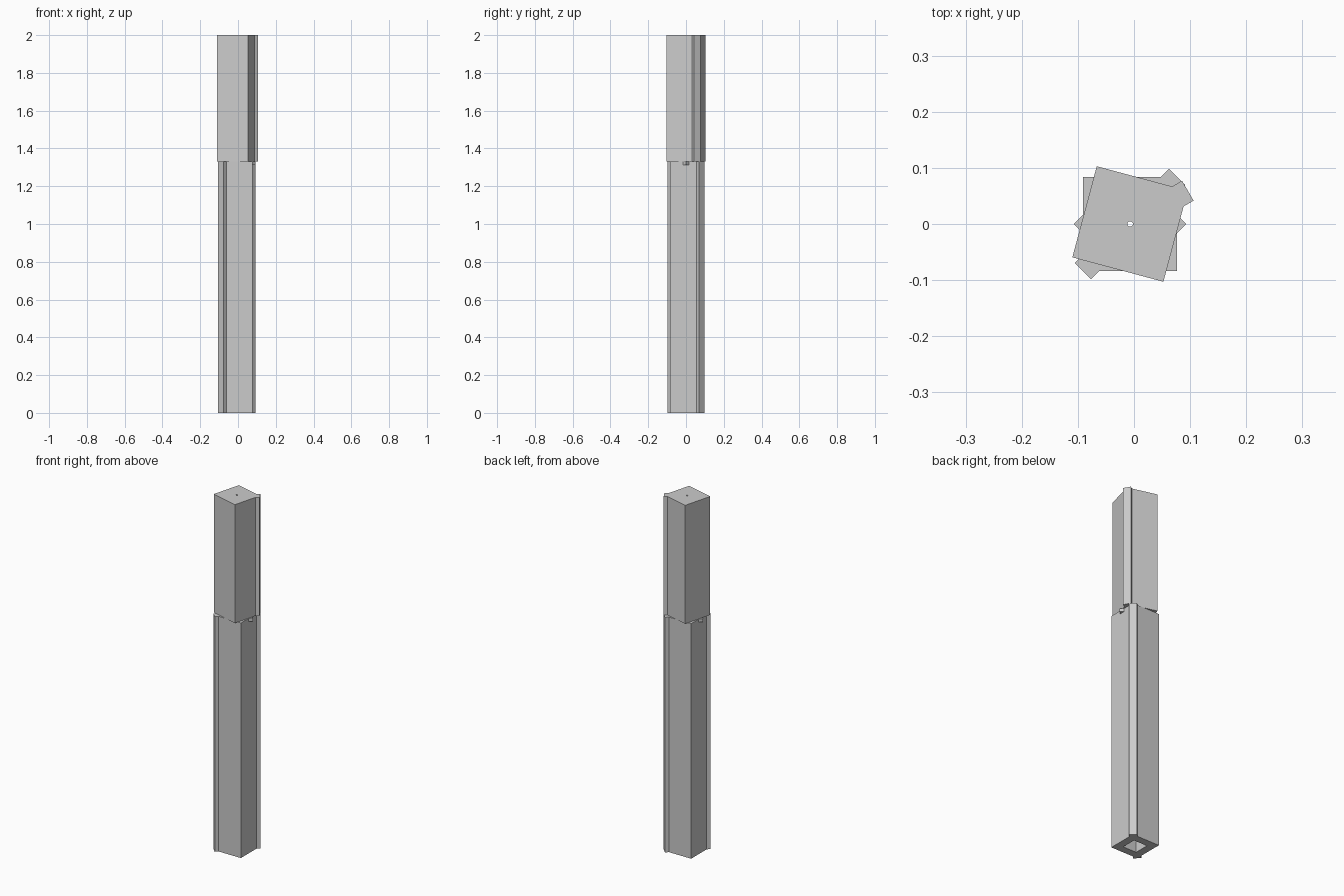
import bpy, bmesh, math
from mathutils import Matrix, Vector

cube = bpy.data.objects.get("Cube")
if cube:
    bpy.data.objects.remove(cube, do_unlink=True)

grey = bpy.data.materials.new("plain_grey")
grey.use_nodes = True
colour = (0.6, 0.6, 0.6, 1)
grey.diffuse_color = colour
grey.node_tree.nodes["Principled BSDF"].inputs["Base Color"].default_value = colour

HALF = 0.084      # half width of the square shaft
KEY = 0.0145      # reach of a corner key past the shaft
AXIS = Vector((-0.007, 0, 0))
JOINT = 1.33      # height where the two shafts meet


def square(half):
    return [(half, half), (-half, half), (-half, -half), (half, -half)]


def keyed_square(keyed):
    """Square outline; corners listed in keyed get a diagonal flat-faced key."""
    points = []
    for i in range(4):
        turn = Matrix.Rotation(i * math.pi / 2, 2)
        corner = [(HALF, HALF)]
        if i in keyed:
            corner = [(HALF, HALF - 2 * KEY), (HALF + KEY, HALF - KEY),
                      (HALF - KEY, HALF + KEY), (HALF - 2 * KEY, HALF)]
        points += [tuple(turn @ Vector(p)) for p in corner]
    return points


def prism(name, loops, z0, z1, centre=AXIS, angle=0):
    """Extrude an outline, with optional inner hole loops, from z0 to z1."""
    bm = bmesh.new()
    edges = []
    for loop in loops:
        verts = [bm.verts.new((x, y, z0)) for x, y in loop]
        edges += [bm.edges.new((v, verts[i - 1])) for i, v in enumerate(verts)]
    bmesh.ops.triangle_fill(bm, edges=edges, use_beauty=True, normal=(0, 0, 1))
    result = bmesh.ops.extrude_face_region(bm, geom=bm.faces[:], use_keep_orig=True)
    top = [g for g in result["geom"] if isinstance(g, bmesh.types.BMVert)]
    bmesh.ops.translate(bm, verts=top, vec=(0, 0, z1 - z0))
    bmesh.ops.recalc_face_normals(bm, faces=bm.faces[:])
    mesh = bpy.data.meshes.new(name)
    bm.to_mesh(mesh)
    bm.free()
    mesh.materials.append(grey)
    obj = bpy.data.objects.new(name, mesh)
    obj.location = centre
    obj.rotation_euler.z = angle
    bpy.context.collection.objects.link(obj)
    return obj


# Lower shaft: square tube with keys on two opposite corners
prism("lower_shaft", [keyed_square((0, 2)), square(HALF / 2)], 0, JOINT)

# Upper shaft: turned block with one key and a fine bore
bore = [(0.005 * math.cos(a * math.pi / 6), 0.005 * math.sin(a * math.pi / 6))
        for a in range(12)]
prism("upper_shaft", [keyed_square((0,)), bore], JOINT, 2, angle=math.radians(-15))

# Small diamond studs on both sides just below the joint
for side, name in ((1, "left_stud"), (-1, "right_stud")):
    prism(name, [square(0.0113)], JOINT - 0.018, JOINT,
          AXIS + Vector((side * HALF, 0, 0)), math.pi / 4)
